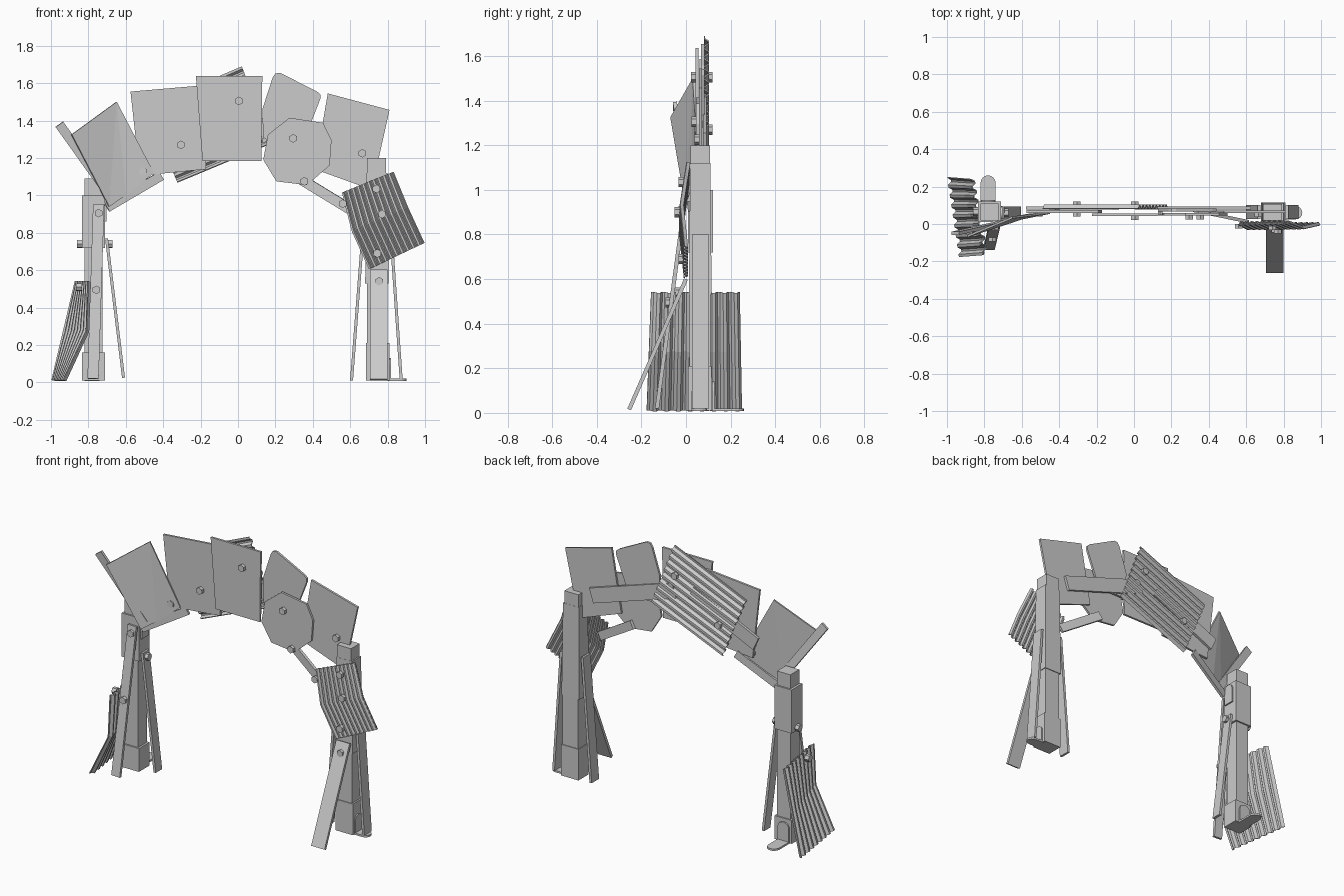
import bpy, bmesh, math
from mathutils import Vector, Matrix

if "Cube" in bpy.data.objects:
    bpy.data.objects.remove(bpy.data.objects["Cube"])


def make(name, verts, faces, thick=0):
    me = bpy.data.meshes.new(name)
    me.from_pydata([tuple(v) for v in verts], [], faces)
    bm = bmesh.new()
    bm.from_mesh(me)
    bmesh.ops.recalc_face_normals(bm, faces=bm.faces)
    bm.to_mesh(me)
    bm.free()
    ob = bpy.data.objects.new(name, me)
    bpy.context.collection.objects.link(ob)
    if thick:
        m = ob.modifiers.new("thickness", 'SOLIDIFY')
        m.thickness = thick
        m.offset = 0
    return ob


def prism(name, ring, offset):
    """Closed solid: a ring of points swept along an offset."""
    n = len(ring)
    ring = [Vector(p) for p in ring]
    verts = ring + [p + Vector(offset) for p in ring]
    faces = [list(range(n)), list(range(n, 2 * n))]
    faces += [[i, (i + 1) % n, n + (i + 1) % n, n + i] for i in range(n)]
    return make(name, verts, faces)


def box(name, x0, x1, y0, y1, z0, z1, taper=0):
    """Block with an optional narrowing towards the top."""
    t = taper
    v = [(x0, y0, z0), (x1, y0, z0), (x1, y1, z0), (x0, y1, z0),
         (x0 + t, y0 + t, z1), (x1 - t, y0 + t, z1), (x1 - t, y1 - t, z1), (x0 + t, y1 - t, z1)]
    f = [(0, 1, 2, 3), (4, 5, 6, 7), (0, 1, 5, 4), (1, 2, 6, 5), (2, 3, 7, 6), (3, 0, 4, 7)]
    return make(name, v, f)


def plank(name, a, b, wide, w, t):
    """Board from a to b; 'wide' is the rough direction of its width."""
    a, b = Vector(a), Vector(b)
    d = (b - a).normalized()
    s = Vector(wide)
    s = (s - d * s.dot(d)).normalized()
    n = d.cross(s) * t
    s = s * w / 2
    return prism(name, [a - s - n / 2, a + s - n / 2, b + s - n / 2, b - s - n / 2], n)


def plate(name, pts, y, t=0.014):
    return prism(name, [(x, y, z) for x, z in pts], (0, t, 0))


def bolt(name, p, axis=(0, 1, 0), r=0.023, h=0.022):
    """Hexagonal bolt head centred on p."""
    rot = Vector((0, 0, 1)).rotation_difference(Vector(axis)).to_matrix()
    ax = Vector(axis)
    ring = [Vector(p) - ax * h / 2 + rot @ Vector((r * math.cos(k * math.pi / 3 + .5),
            r * math.sin(k * math.pi / 3 + .5), 0)) for k in range(6)]
    return prism(name, ring, ax * h)


def sheet(name, a, b, c, d, ridges, amp, bend=lambda u: Vector()):
    """Corrugated sheet: a-b is one short edge, d-c the opposite; ridges run a to d."""
    a, b, c, d = map(Vector, (a, b, c, d))
    nrm = (b - a).cross(d - a).normalized()
    n = ridges * 4
    verts, faces = [], []
    for i in range(n + 1):
        u = i / n
        wave = nrm * amp * (-1, -1, 1, 1)[i % 4]
        for j in range(3):
            v = j / 2
            p = a.lerp(b, u).lerp(d.lerp(c, u), v) + wave
            verts.append(p + (bend(u) if j == 1 else Vector()))
    for i in range(n):
        for j in range(2):
            k = i * 3 + j
            faces.append((k, k + 1, k + 4, k + 3))
    return make(name, verts, faces, 0.006)


def tab(name, o, out, up, side, length, half, t):
    """Round-ended flat tab starting at o and running along 'out'."""
    o, out, up, side = map(Vector, (o, out, up, side))
    pts = [o - side * half]
    for k in range(9):
        an = -math.pi / 2 + math.pi * k / 8
        pts.append(o + out * (length - half + half * math.cos(an)) + side * half * math.sin(an))
    pts.append(o + side * half)
    return prism(name, pts, up * t)


# Left post with foot and sleeve
box("left_post", -0.82, -0.725, 0.02, 0.11, 0.01, 1.09)
box("left_post_foot", -0.835, -0.712, 0.01, 0.118, 0.01, 0.16)
box("left_post_sleeve", -0.835, -0.712, 0.01, 0.12, 0.72, 1.0)

# Right post, stacked narrowing sections
box("right_post_foot", 0.685, 0.81, 0.01, 0.115, 0.01, 0.21)
box("right_post_lower", 0.69, 0.80, 0.015, 0.11, 0.2, 0.58)
box("right_post_upper", 0.68, 0.805, 0.013, 0.115, 0.53, 1.12, 0.006)
box("right_post_cap", 0.69, 0.79, 0.02, 0.108, 1.1, 1.2)

# Round-ended angle brackets
X, Y, Z = (1, 0, 0), (0, 1, 0), (0, 0, 1)
tab("left_bracket_foot", (-0.78, 0.11, 0.008), Y, Z, X, 0.15, 0.04, 0.012)
tab("left_bracket_upright", (-0.78, 0.115, 0.01), Z, Y, X, 0.13, 0.04, 0.012)
tab("right_bracket_foot", (0.80, 0.06, 0.008), X, Z, Y, 0.10, 0.035, 0.012)
tab("right_bracket_upright", (0.805, 0.06, 0.01), Z, X, Y, 0.12, 0.035, 0.012)
tab("left_top_bracket", (-0.714, 0.06, 0.86), Z, X, Y, 0.13, 0.035, 0.012)

# Leaning braces around the posts
plank("left_front_brace", (-0.775, -0.13, 0.02), (-0.745, -0.005, 0.95), X, 0.06, 0.018)
plank("left_side_brace", (-0.612, 0.06, 0.025), (-0.703, 0.06, 0.77), Y, 0.065, 0.016)
plank("right_front_brace", (0.752, -0.255, 0.015), (0.752, 0.0, 0.60), X, 0.095, 0.018)
plank("right_inner_brace", (0.607, 0.065, 0.01), (0.668, 0.065, 0.80), Y, 0.075, 0.016)
plank("right_outer_brace", (0.872, 0.065, 0.02), (0.818, 0.065, 0.80), Y, 0.075, 0.016)

# Folded plate on the left shoulder
make("folded_plate", [(-0.89, -0.065, 1.325), (-0.65, 0.035, 1.50), (-0.45, 0.06, 1.12),
                      (-0.60, 0.03, 1.0), (-0.69, 0.0, 0.94)],
     [(0, 1, 4), (1, 3, 4), (1, 2, 3)], 0.012)

# Flat arch plates
plate("arch_plate_left", [(-0.575, 1.555), (-0.19, 1.588), (-0.17, 1.14), (-0.525, 1.105)], 0.06)
plate("arch_plate_crown", [(-0.225, 1.637), (0.13, 1.637), (0.125, 1.185), (-0.19, 1.185)], 0.043)
plate("arch_plate_rounded", [(0.13, 1.46), (0.185, 1.63), (0.20, 1.652), (0.225, 1.655),
      (0.42, 1.557), (0.44, 1.54), (0.44, 1.515), (0.36, 1.31), (0.33, 1.28), (0.16, 1.28),
      (0.135, 1.30)], 0.068)
plate("arch_plate_octagon", [(0.275, 1.415), (0.455, 1.388), (0.50, 1.295), (0.49, 1.16),
      (0.37, 1.055), (0.205, 1.075), (0.135, 1.19), (0.16, 1.325)], 0.045)
plate("arch_plate_right", [(0.48, 1.545), (0.81, 1.457), (0.715, 1.03), (0.41, 1.14)], 0.058)

# Connecting planks behind the plates
plank("left_shoulder_plank", (-0.955, -0.05, 1.38), (-0.67, 0.015, 0.98), (1, 0, 0.7), 0.05, 0.018)
plank("left_arch_plank", (-0.70, 0.02, 0.935), (-0.41, 0.075, 1.105), Z, 0.05, 0.018)
plank("left_back_plank", (-0.56, 0.085, 1.21), (-0.10, 0.085, 1.42), Z, 0.09, 0.016)
plank("right_back_plank", (0.61, 0.085, 1.21), (0.02, 0.085, 1.40), Z, 0.095, 0.016)
plank("right_arch_plank", (0.33, 0.07, 1.09), (0.60, 0.015, 0.925), Z, 0.055, 0.018)

# Corrugated sheets: back of the crown, right shoulder, left foot
sheet("back_sheet", (0.02, 0.092, 1.69), (0.18, 0.092, 1.28), (-0.325, 0.092, 1.07),
      (-0.49, 0.092, 1.47), 9, 0.009)
sheet("right_sheet", (0.555, 0.005, 1.015), (0.83, 0.01, 1.125), (0.995, 0.0, 0.745),
      (0.70, 0.0, 0.605), 10, 0.007, lambda u: Vector((-0.02 + 0.015 * u, -0.025, 0)))
sheet("left_sheet", (-0.925, -0.175, 0.01), (-0.988, 0.25, 0.01), (-0.863, 0.24, 0.54),
      (-0.793, -0.155, 0.54), 8, 0.009, lambda u: Vector((0.06 * (1 - u), 0, 0)))

# Bolts facing front
for i, p in enumerate([(0.005, 0.033, 1.505), (-0.305, 0.05, 1.27), (-0.51, 0.05, 1.13),
                       (0.295, 0.035, 1.305), (0.355, 0.035, 1.075), (0.665, 0.048, 1.225),
                       (0.77, -0.04, 0.90), (0.74, -0.022, 1.035), (0.745, -0.022, 0.69),
                       (0.56, -0.012, 0.955), (0.755, -0.035, 0.54), (-0.745, -0.022, 0.905),
                       (-0.757, -0.082, 0.495), (0.14, 0.06, 1.295)]):
    bolt(f"front_bolt_{i}", p, r=0.023 if i < 13 else 0.014)

# Bolts facing back and sideways
for i, p in enumerate([(-0.305, 0.108, 1.27), (0.005, 0.108, 1.505)]):
    bolt(f"back_bolt_{i}", p)
for i, p in enumerate([(-0.845, 0.065, 0.74), (-0.685, 0.06, 0.74), (-0.85, -0.03, 0.51)]):
    bolt(f"side_bolt_{i}", p, axis=X, h=0.03)
